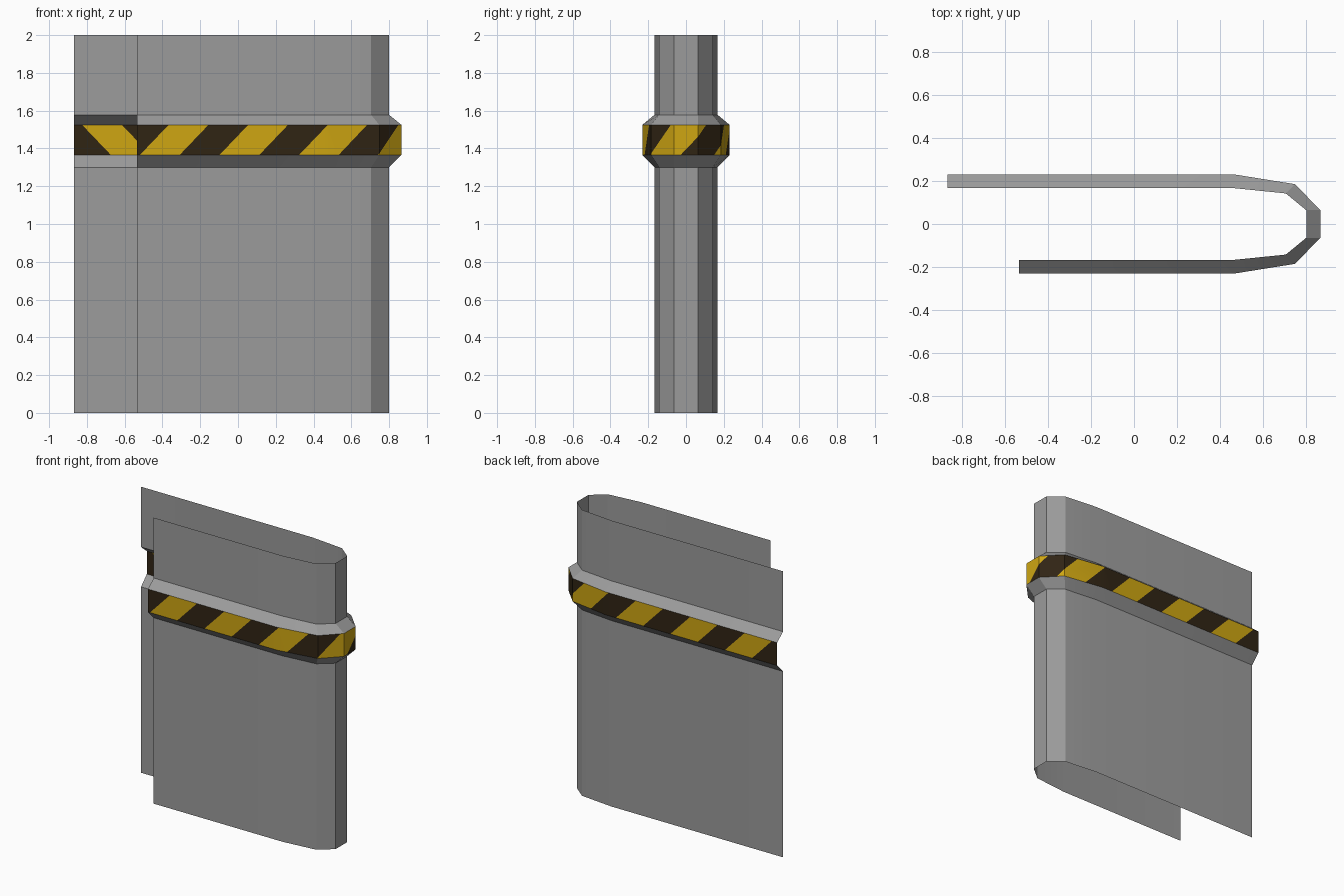
import bpy, bmesh, math

if "Cube" in bpy.data.objects:
    bpy.data.objects.remove(bpy.data.objects["Cube"])


def material(name, color):
    m = bpy.data.materials.new(name)
    m.diffuse_color = (*color, 1)
    m.use_nodes = True
    m.node_tree.nodes["Principled BSDF"].inputs["Base Color"].default_value = m.diffuse_color
    return m


GREY = material("grey metal", (0.33, 0.33, 0.33))
YELLOW = material("hazard yellow", (0.62, 0.38, 0.006))
BLACK = material("hazard black", (0.03, 0.018, 0.007))


def u_path(half):
    """Plan outline: front end, round the right side, to the longer back end."""
    front = [(x, -y) for x, y in half]
    back = list(reversed(half))
    return [(-0.535, front[0][1])] + front + back + [(-0.867, back[-1][1])]


WALL = u_path([(0.46, 0.167), (0.705, 0.142), (0.80, 0.064)])
RIM = u_path([(0.46, 0.231), (0.748, 0.185), (0.865, 0.064)])


def finish(name, bm, mats):
    me = bpy.data.meshes.new(name)
    bm.to_mesh(me)
    bm.free()
    for m in mats:
        me.materials.append(m)
    ob = bpy.data.objects.new(name, me)
    bpy.context.collection.objects.link(ob)
    bpy.ops.object.select_all(action='DESELECT')
    ob.select_set(True)
    bpy.context.view_layer.objects.active = ob
    bpy.ops.object.shade_smooth_by_angle(angle=math.radians(22))
    return ob


def sheet(name, low, z0, high, z1):
    """Open sheet between two outlines at two heights."""
    bm = bmesh.new()
    a = [bm.verts.new((x, y, z0)) for x, y in low]
    b = [bm.verts.new((x, y, z1)) for x, y in high]
    for i in range(len(a) - 1):
        bm.faces.new((a[i], a[i + 1], b[i + 1], b[i]))
    return finish(name, bm, [GREY])


# Plain walls and the flared bevels above and below the band
Z0, Z1 = 1.365, 1.525
sheet("lower_wall", WALL, 0.0, WALL, 1.30)
sheet("lower_bevel", WALL, 1.30, RIM, Z0)
sheet("upper_bevel", RIM, Z1, WALL, 1.578)
sheet("upper_wall", WALL, 1.578, WALL, 2.0)

# Hazard band: drawn flat along its length, cut diagonally, then wrapped
STRIPE, LEAN, FIRST = 0.2107, 0.153, -0.52
dist = [RIM[0][0]]
for p, q in zip(RIM, RIM[1:]):
    dist.append(dist[-1] + math.dist(p, q))

bm = bmesh.new()
a = [bm.verts.new((s, 0, Z0)) for s in dist]
b = [bm.verts.new((s, 0, Z1)) for s in dist]
for i in range(len(a) - 1):
    bm.faces.new((a[i], a[i + 1], b[i + 1], b[i]))
slope = LEAN / (Z1 - Z0)
for k in range(-1, 18):
    bmesh.ops.bisect_plane(bm, geom=bm.verts[:] + bm.edges[:] + bm.faces[:], dist=1e-5,
                           plane_co=(FIRST + k * STRIPE, 0, Z0), plane_no=(1, 0, -slope))
for f in bm.faces:
    c = f.calc_center_median()
    f.material_index = math.floor((c.x - slope * (c.z - Z0) - FIRST) / STRIPE) % 2
for v in bm.verts:
    s = v.co.x
    i = max(j for j in range(len(dist) - 1) if j == 0 or dist[j] <= s + 1e-6)
    t = (s - dist[i]) / (dist[i + 1] - dist[i])
    v.co.x = RIM[i][0] + t * (RIM[i + 1][0] - RIM[i][0])
    v.co.y = RIM[i][1] + t * (RIM[i + 1][1] - RIM[i][1])
finish("hazard_band", bm, [YELLOW, BLACK])
